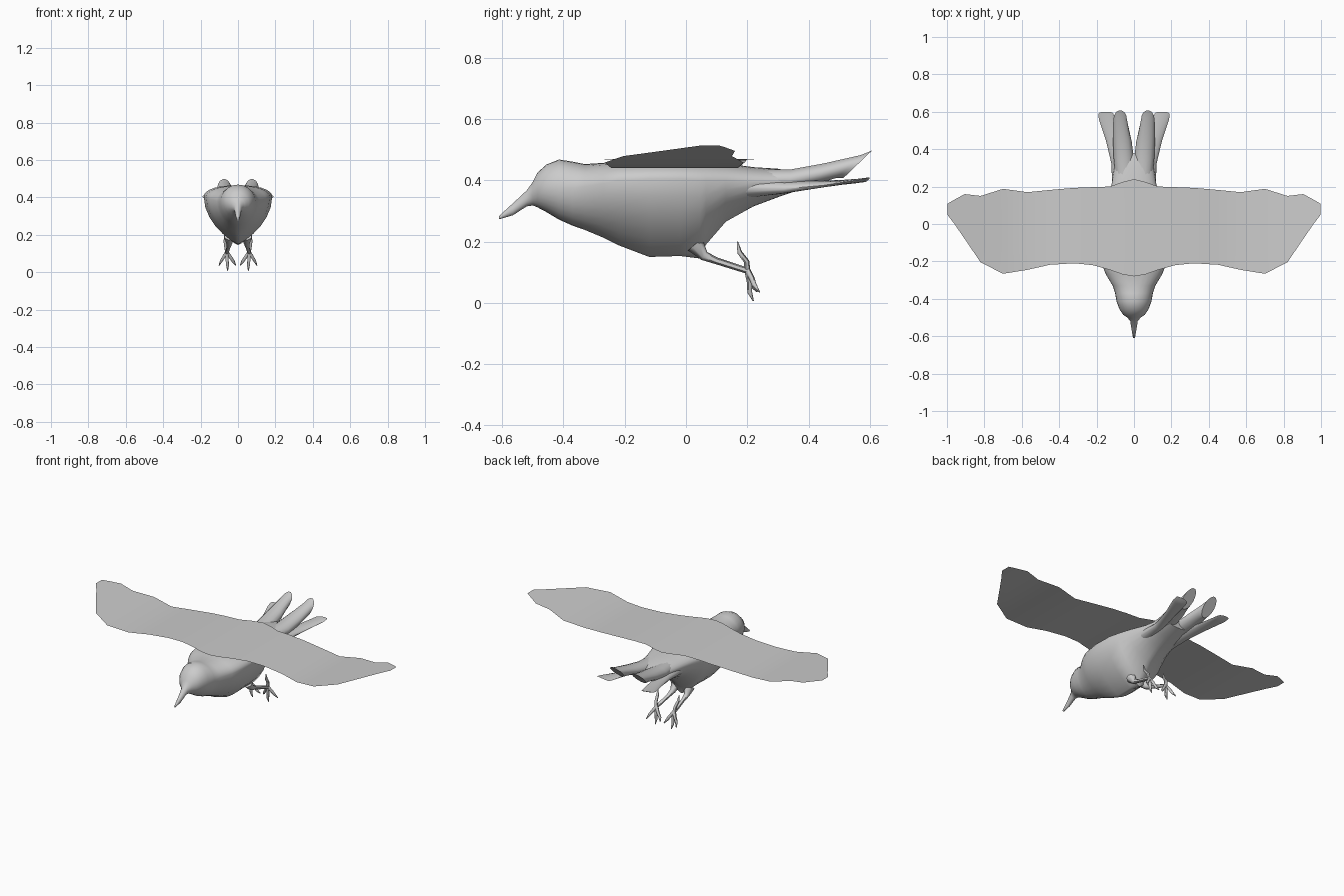
import bpy, bmesh, math
from mathutils import Vector


def make(name, bm, mirror=False, angle=60):
    bmesh.ops.recalc_face_normals(bm, faces=bm.faces)
    me = bpy.data.meshes.new(name)
    bm.to_mesh(me)
    bm.free()
    ob = bpy.data.objects.new(name, me)
    bpy.context.collection.objects.link(ob)
    if mirror:
        ob.modifiers.new("mirror", 'MIRROR')
    bpy.ops.object.select_all(action='DESELECT')
    ob.select_set(True)
    bpy.context.view_layer.objects.active = ob
    bpy.ops.object.shade_smooth_by_angle(angle=math.radians(angle))
    return ob


def loft(bm, rings):
    vs = [[bm.verts.new(p) for p in r] for r in rings]
    n = len(vs[0])
    for a, b in zip(vs, vs[1:]):
        for i in range(n):
            j = (i + 1) % n
            bm.faces.new((a[i], a[j], b[j], b[i]))
    bm.faces.new(vs[0])
    bm.faces.new(vs[-1])


def tube(bm, pts, radii, n=6):
    pts = [Vector(p) for p in pts]
    rings = []
    for i, (p, r) in enumerate(zip(pts, radii)):
        d = (pts[min(i + 1, len(pts) - 1)] - pts[max(i - 1, 0)]).normalized()
        u = d.cross(Vector((1, 0.1, 0.05))).normalized()
        v = d.cross(u)
        rings.append([p + r * (math.cos(2 * math.pi * k / n) * u +
                               math.sin(2 * math.pi * k / n) * v) for k in range(n)])
    loft(bm, rings)


# body, head and beak: y, bottom, widest height, top, half width, lower pinch
sections = [
    (-.61, .273, .278, .284, .005, 1), (-.565, .286, .305, .325, .013, 1),
    (-.52, .315, .342, .367, .020, 1), (-.50, .318, .36, .395, .036, 1),
    (-.485, .312, .37, .425, .058, 1), (-.455, .296, .375, .452, .078, 1),
    (-.415, .272, .375, .468, .093, 1), (-.37, .252, .375, .461, .101, 1.1),
    (-.33, .238, .38, .453, .114, 1.2), (-.27, .213, .39, .457, .150, 1.4),
    (-.22, .188, .40, .461, .170, 1.6), (-.12, .150, .405, .464, .183, 1.7),
    (-.02, .153, .405, .464, .180, 1.7), (.045, .145, .40, .462, .168, 1.7),
    (.065, .19, .40, .461, .163, 1.6), (.13, .265, .40, .455, .143, 1.4),
    (.22, .315, .395, .443, .118, 1.2), (.30, .345, .395, .438, .105, 1),
    (.38, .372, .395, .42, .085, 1)]
N = 28
rings = []
for y, lo, mid, hi, w, p in sections:
    ring = []
    for k in range(N):
        c, s = math.cos(2 * math.pi * k / N), math.sin(2 * math.pi * k / N)
        e = p if s < 0 else (0.8 if y > -.3 else 1)
        x = math.copysign(abs(c) ** e, c) * w if abs(c) > 1e-6 else 0
        ring.append((x, y, mid + s * ((hi - mid) if s > 0 else (mid - lo))))
    rings.append(ring)
bm = bmesh.new()
loft(bm, rings)
make("body", bm)

# wings: one thin sheet, x, leading y, trailing y, height
stations = [(0, -.28, .24, .469), (.06, -.27, .225, .469), (.13, -.245, .20, .468),
            (.22, -.22, .197, .466), (.32, -.21, .193, .460), (.45, -.218, .182, .450),
            (.57, -.245, .170, .441), (.70, -.266, .188, .458), (.82, -.205, .150, .479),
            (.905, -.08, .160, .496), (.96, .0, .13, .507), (.998, .05, .108, .514)]
bm = bmesh.new()
steps = 4
grid = [[bm.verts.new((x, f + (b - f) * i / steps, z)) for i in range(steps + 1)]
        for x, f, b, z in stations]
for a, b in zip(grid, grid[1:]):
    for i in range(steps):
        bm.faces.new((a[i], b[i], b[i + 1], a[i + 1]))
make("wings", bm, True)


# tail feathers: flattened tubes with slanted ends
def feather(name, secs, n=14):
    rings = []
    for x, y, z, rx, rz, slant, tilt in secs:
        ring = []
        for k in range(n):
            c, s = math.cos(2 * math.pi * k / n), math.sin(2 * math.pi * k / n)
            ring.append((x + rx * c, y + slant * s, z + rz * s + tilt * c))
        rings.append(ring)
    bm = bmesh.new()
    loft(bm, rings)
    make(name, bm, True, 40)


feather("upper_tail_feathers", [
    (.045, .18, .40, .045, .035, 0, 0), (.054, .34, .402, .054, .034, 0, 0),
    (.062, .44, .422, .050, .034, .01, 0), (.072, .53, .445, .040, .038, .04, 0),
    (.074, .56, .452, .036, .046, .048, 0)])
feather("lower_tail_feathers", [
    (.075, .18, .375, .042, .035, 0, 0), (.085, .32, .378, .035, .020, 0, -.006),
    (.115, .45, .388, .036, .010, 0, -.004), (.145, .56, .398, .043, .007, .005, .003),
    (.150, .59, .402, .040, .006, .01, .005)])

# legs
bm = bmesh.new()
tube(bm, [(.045, .03, .19), (.047, .06, .153), (.05, .10, .137), (.06, .20, .105)],
     [.03, .016, .011, .010])
make("legs", bm, True)

# toes: three hanging, one raised
bm = bmesh.new()
ankle = (.06, .20, .108)
for mid, low, tip in [((.04, .213, .08), (.024, .218, .055), (.012, .232, .036)),
                      ((.058, .208, .065), (.056, .208, .035), (.055, .22, .006)),
                      ((.077, .215, .08), (.09, .222, .06), (.102, .24, .035)),
                      ((.065, .198, .135), (.07, .175, .165), (.072, .168, .20))]:
    tube(bm, [ankle, mid, low, tip], [.010, .009, .008, .002])
make("toes", bm, True)
